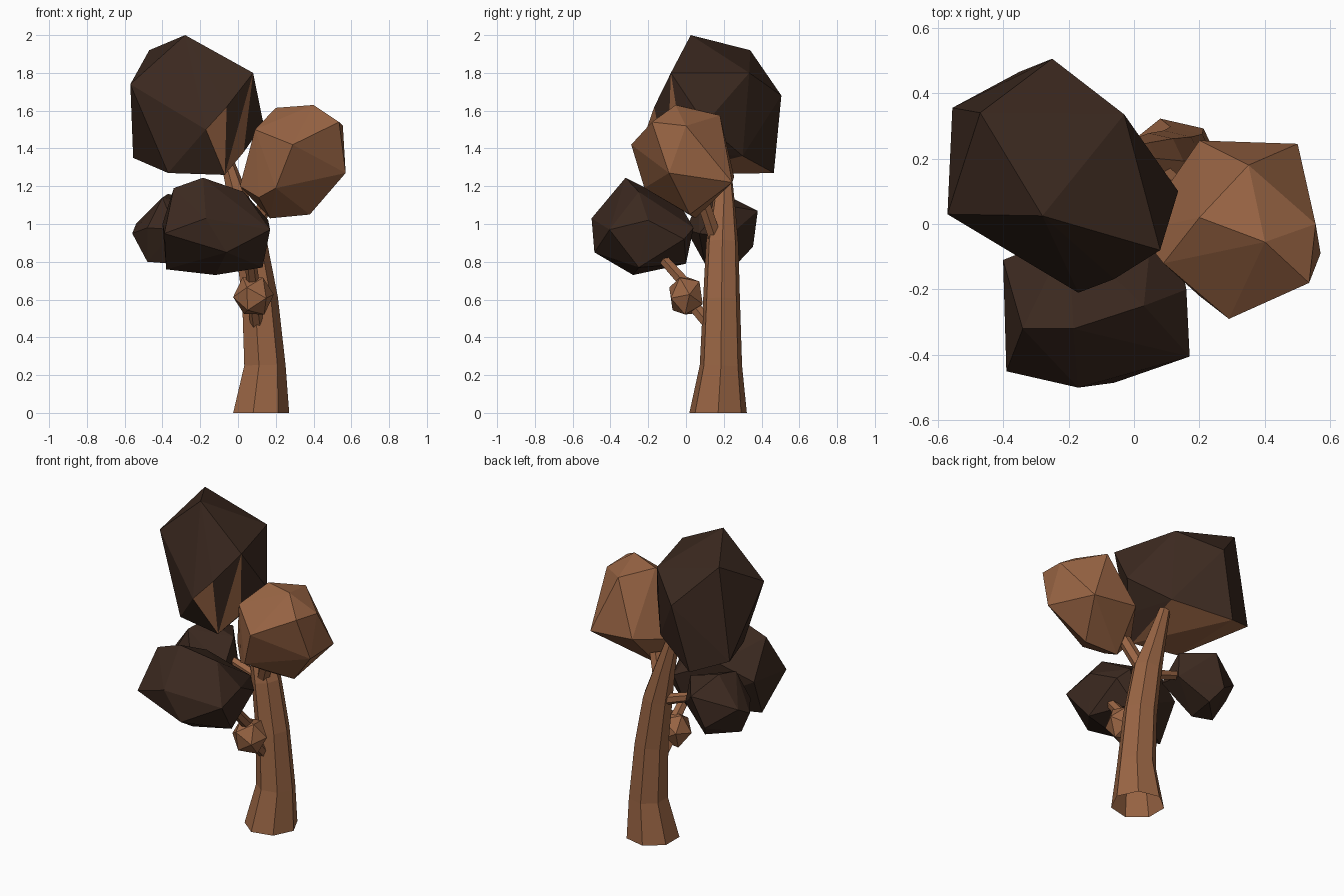
import bpy, bmesh, math
from mathutils import Vector, Euler

if "Cube" in bpy.data.objects:
    bpy.data.objects.remove(bpy.data.objects["Cube"])

def material(name, rgb):
    m = bpy.data.materials.new(name)
    m.diffuse_color = (*rgb, 1)
    m.use_nodes = True
    m.node_tree.nodes["Principled BSDF"].inputs["Base Color"].default_value = m.diffuse_color
    return m

LIGHT = material("light brown", (0.32, 0.13, 0.058))
DARK = material("dark brown", (0.044, 0.022, 0.014))

def finish(name, bm, mats):
    me = bpy.data.meshes.new(name)
    bm.to_mesh(me)
    bm.free()
    for m in mats:
        me.materials.append(m)
    ob = bpy.data.objects.new(name, me)
    bpy.context.collection.objects.link(ob)
    return ob

def hull(name, pts, mats, light_rule=None):
    """Faceted foliage clump: convex hull of a few corner points."""
    bm = bmesh.new()
    for p in pts:
        bm.verts.new(p)
    bmesh.ops.convex_hull(bm, input=bm.verts)
    loose = [v for v in bm.verts if not v.link_faces]
    bmesh.ops.delete(bm, geom=loose, context='VERTS')
    bmesh.ops.recalc_face_normals(bm, faces=bm.faces)
    if light_rule:
        for f in bm.faces:
            f.normal_update()
            f.material_index = int(light_rule(f.normal, f.calc_center_median()))
    return finish(name, bm, mats)

def ball(name, centre, radii, mat, turn):
    """Small clump: turned and squashed icosahedron."""
    bm = bmesh.new()
    bmesh.ops.create_icosphere(bm, subdivisions=1, radius=1)
    rot = Euler(turn).to_matrix()
    for v in bm.verts:
        p = rot @ v.co
        v.co = Vector(centre) + Vector([a*b for a, b in zip(p, radii)])
    return finish(name, bm, [mat])

def limb(name, path, sides, mat=LIGHT):
    """Tapered tube through (x, y, z, radius) stations, open at its foot."""
    bm = bmesh.new()
    P = [Vector(p[:3]) for p in path]
    rings = []
    for i, p in enumerate(path):
        t = (P[min(i+1, len(P)-1)] - P[max(i-1, 0)]).normalized()
        if p[2] == 0:
            t = Vector((0, 0, 1))
        u = (Vector((1, 0, 0)) - t * t.x).normalized()
        w = t.cross(u)
        rings.append([bm.verts.new(P[i] + p[3]*(math.cos(a)*u + math.sin(a)*w))
                      for a in [2*math.pi*k/sides for k in range(sides)]])
    for a, b in zip(rings, rings[1:]):
        for k in range(sides):
            n = (k+1) % sides
            bm.faces.new((a[k], a[n], b[n], b[k]))
    bm.faces.new(rings[-1])
    return finish(name, bm, [mat])

# Trunk and branches
limb("trunk", [(.115, .17, 0, .156), (.137, .185, .25, .115), (.112, .188, .6, .1),
               (.065, .192, .9, .088), (.01, .2, 1.1, .062), (-.06, .2, 1.34, .035)], 7)
limb("right_branch", [(.05, .17, .88, .04), (.15, .09, 1.12, .038)], 6)
limb("left_branch", [(.06, .19, .88, .035), (-.26, .18, .99, .025)], 6)
limb("front_branch", [(.1, .12, .47, .035), (.085, .03, .58, .035),
                      (.08, 0, .68, .035), (.06, -.17, .87, .028)], 6)

# Top clump, dark with a light underside and one light lower facet
hull("top_foliage", [
    (-.28, .025, 2.0), (-.47, .34, 1.92), (.08, -.08, 1.80), (-.25, .505, 1.68),
    (-.57, .03, 1.74), (-.17, -.21, 1.5), (-.555, .355, 1.35), (-.03, .335, 1.8),
    (.135, .10, 1.53), (-.37, -.05, 1.27), (-.35, .465, 1.27), (-.03, .30, 1.36),
    (-.07, -.10, 1.26), (-.06, -.168, 1.62), (.03, -.015, 1.38)], [DARK, LIGHT],
    lambda n, c: n.z < -.7 or (n.x > .3 and n.y < -.3 and c.z < 1.49))

# Right clump
hull("right_foliage", [
    (.40, -.055, 1.63), (.20, .02, 1.615), (.35, .18, 1.575), (.29, -.29, 1.42),
    (.20, .255, 1.25), (.50, .245, 1.22), (.535, -.18, 1.54), (.57, -.09, 1.27),
    (.555, 0, 1.52), (.09, -.12, 1.5), (.01, -.02, 1.2), (.38, .02, 1.05),
    (.17, .05, 1.03), (.2, -.22, 1.19), (.11, -.13, 1.14)], [LIGHT])

# Front clump
hull("front_foliage", [
    (-.185, -.32, 1.245), (-.34, -.32, 1.19), (-.39, -.45, .95), (-.17, -.5, 1.03),
    (.03, -.25, 1.17), (.16, -.2, 1.02), (.17, -.405, .97), (-.06, -.485, .85),
    (-.12, -.28, .73), (.13, -.25, .77), (-.38, -.22, .76), (-.40, -.11, 1.0),
    (.06, .04, .98), (.12, -.01, .92), (0, 0, .79), (-.2, -.03, 1.1)], [DARK])

# Left rear clump
hull("left_foliage", [
    (-.56, .16, .95), (-.54, .25, 1.0), (-.37, .2, 1.16), (-.48, .13, .8),
    (-.35, .1, .79), (-.33, .28, .8), (-.3, .38, 1.07), (-.38, .355, .88),
    (-.15, .22, .93), (-.17, .2, 1.1), (-.15, .07, .95), (-.33, .0, .97),
    (-.48, .04, .98), (-.4, .07, 1.14)], [DARK])

# Small clump on the front branch
ball("small_foliage", (.082, 0, .62), (.11, .102, .116), LIGHT, (.5, .35, .4))
